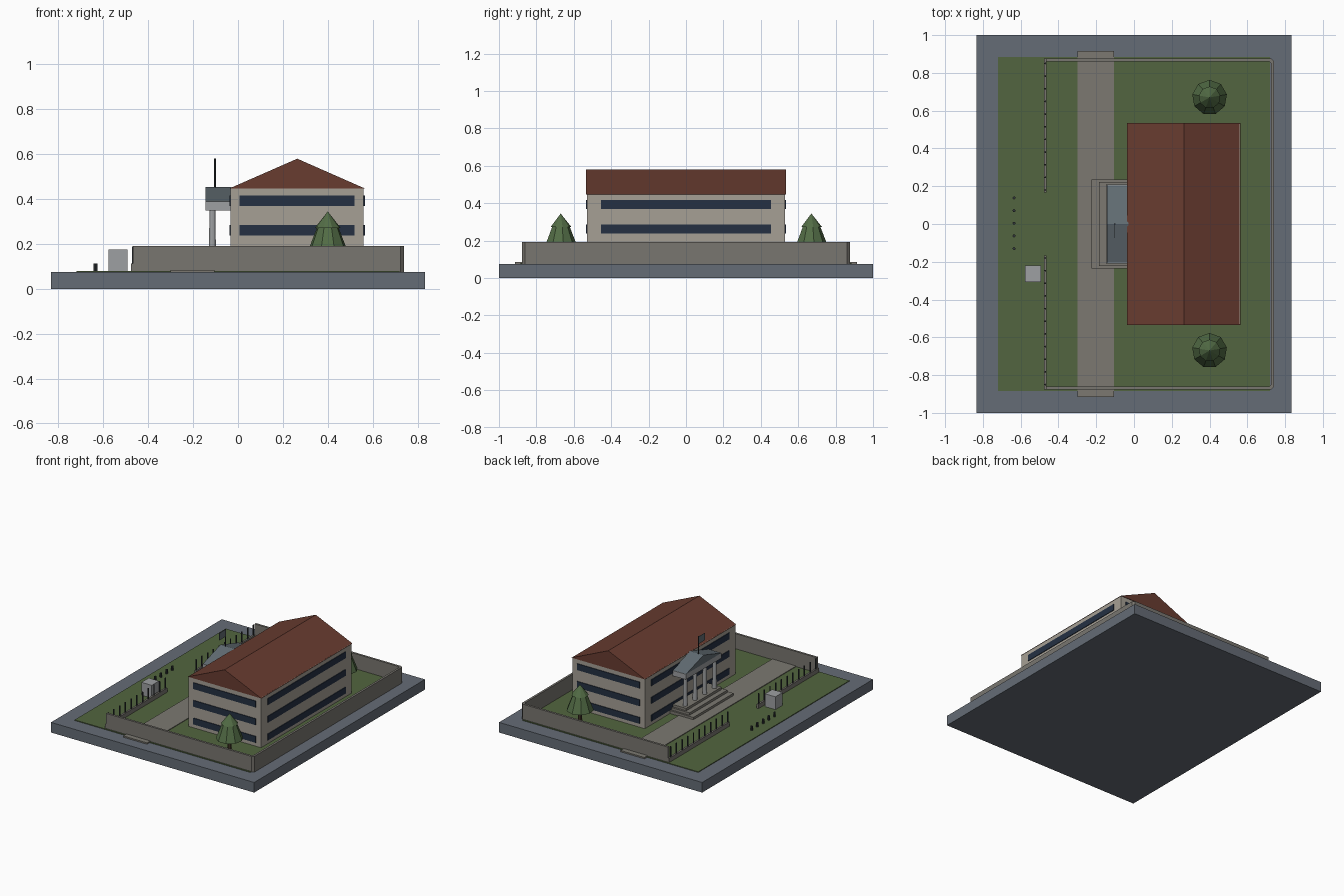
import bpy, bmesh
from math import pi

if "Cube" in bpy.data.objects:
    bpy.data.objects.remove(bpy.data.objects["Cube"])

def mat(name, r, g, b):
    m = bpy.data.materials.new(name)
    m.diffuse_color = (r, g, b, 1)
    m.use_nodes = True
    m.node_tree.nodes["Principled BSDF"].inputs["Base Color"].default_value = m.diffuse_color
    return m

SLATE = mat("slate", .13, .15, .18)
GRASS = mat("grass", .085, .13, .05)
PAVE = mat("paving", .2, .19, .165)
STONE = mat("boundary_stone", .19, .18, .16)
WALL = mat("plaster", .38, .35, .3)
ROOF = mat("roof_tile", .14, .045, .03)
GLASS = mat("glass", .018, .03, .055)
PALE = mat("pale_stone", .34, .35, .36)
LEAD = mat("lead", .12, .15, .17)
DARK = mat("dark_metal", .03, .035, .04)
LEAF = mat("leaf", .085, .15, .06)
BARK = mat("bark", .08, .05, .03)

def finish(name, bm, m):
    bmesh.ops.recalc_face_normals(bm, faces=bm.faces)
    me = bpy.data.meshes.new(name)
    bm.to_mesh(me)
    bm.free()
    me.materials.append(m)
    ob = bpy.data.objects.new(name, me)
    bpy.context.collection.objects.link(ob)
    return ob

def prism(name, pts, vec, m):
    """Extrude a closed polygon along vec."""
    bm = bmesh.new()
    f = bm.faces.new([bm.verts.new(p) for p in pts])
    ext = bmesh.ops.extrude_face_region(bm, geom=[f])["geom"]
    bmesh.ops.translate(bm, vec=vec, verts=[v for v in ext if isinstance(v, bmesh.types.BMVert)])
    return finish(name, bm, m)

def box(name, x0, x1, y0, y1, z0, z1, m):
    return prism(name, [(x0, y0, z0), (x1, y0, z0), (x1, y1, z0), (x0, y1, z0)], (0, 0, z1 - z0), m)

def cone(name, x, y, z0, z1, r0, r1, n, m):
    bm = bmesh.new()
    bmesh.ops.create_cone(bm, cap_ends=True, segments=n, radius1=r0, radius2=r1, depth=z1 - z0)
    bmesh.ops.remove_doubles(bm, verts=bm.verts, dist=1e-5)
    bmesh.ops.translate(bm, vec=(x, y, (z0 + z1) / 2), verts=bm.verts)
    return finish(name, bm, m)

# Ground layers
box("base", -.833, .833, -1, 1, 0, .075, SLATE)
box("lawn", -.72, .72, -.885, .885, .074, .08, GRASS)
box("driveway", -.3, -.105, -.915, .915, .074, .085, PAVE)

# Boundary wall: U shape with chamfered rear corners
def wall_path(x1, y, c):
    return [(-.467, -y), (x1 - c, -y), (x1, -y + c), (x1, y - c), (x1 - c, y), (-.467, y)]
outline = wall_path(.74, .877, .015) + wall_path(.724, .861, .008)[::-1]
prism("boundary_wall", [(x, y, .075) for x, y in outline], (0, 0, .117), STONE)

# Front fence: low kerb with pickets on both sides of the gate
for s in (-1, 1):
    box("fence_kerb", -.476, -.462, *sorted((s * .168, s * .877)), .075, .112, STONE)
    for i in range(11):
        cone("fence_picket", -.469, s * (.18 + i * .067), .11, .188, .005, .005, 6, DARK)

# Main building
box("building_body", -.033, .56, -.53, .53, .08, .45, WALL)
prism("gable_roof", [(-.037, -.534, .448), (.564, -.534, .448), (.264, -.534, .58)], (0, 1.068, 0), ROOF)
for z in (.107, .238, .369):
    for s, x in ((-1, -.033), (1, .56)):
        box("long_window", x - .005, x + .005, -.455, .455, z, z + .047, GLASS)
    for s in (-1, 1):
        box("end_window", .007, .52, s * .53 - .005, s * .53 + .005, z, z + .047, GLASS)

# Portico
for i, (x, y) in enumerate(((-.225, .235), (-.184, .222), (-.147, .208))):
    box("portico_step", x, -.03, -y, y, .08, .102 + i * .018, PALE if i > 2 else PAVE)
for y in (-.171, -.057, .057, .171):
    cone("portico_column", -.114, y, .138, .352, .016, .013, 12, PALE)
box("entablature", -.144, -.03, -.208, .208, .35, .39, PALE)
prism("portico_roof", [(-.144, -.208, .389), (-.144, .208, .389), (-.144, 0, .453)], (.114, 0, 0), LEAD)
cone("flagpole", -.102, 0, .44, .58, .004, .004, 8, DARK)
box("flag", -.104, -.1, -.075, 0, .525, .578, LEAD)

# Guard booth and bollards
box("guard_booth", -.578, -.493, -.306, -.221, .075, .175, PALE)
for i in range(5):
    cone("bollard", -.635, -.13 + i * .067, .078, .112, .008, .008, 8, DARK)

# Trees
for y in (-.67, .67):
    cone("tree_trunk", .4, y, .078, .18, .014, .011, 8, BARK)
    cone("tree_lower_foliage", .4, y, .16, .29, .093, .042, 9, LEAF)
    cone("tree_crown", .4, y, .272, .345, .058, 0, 9, LEAF)
